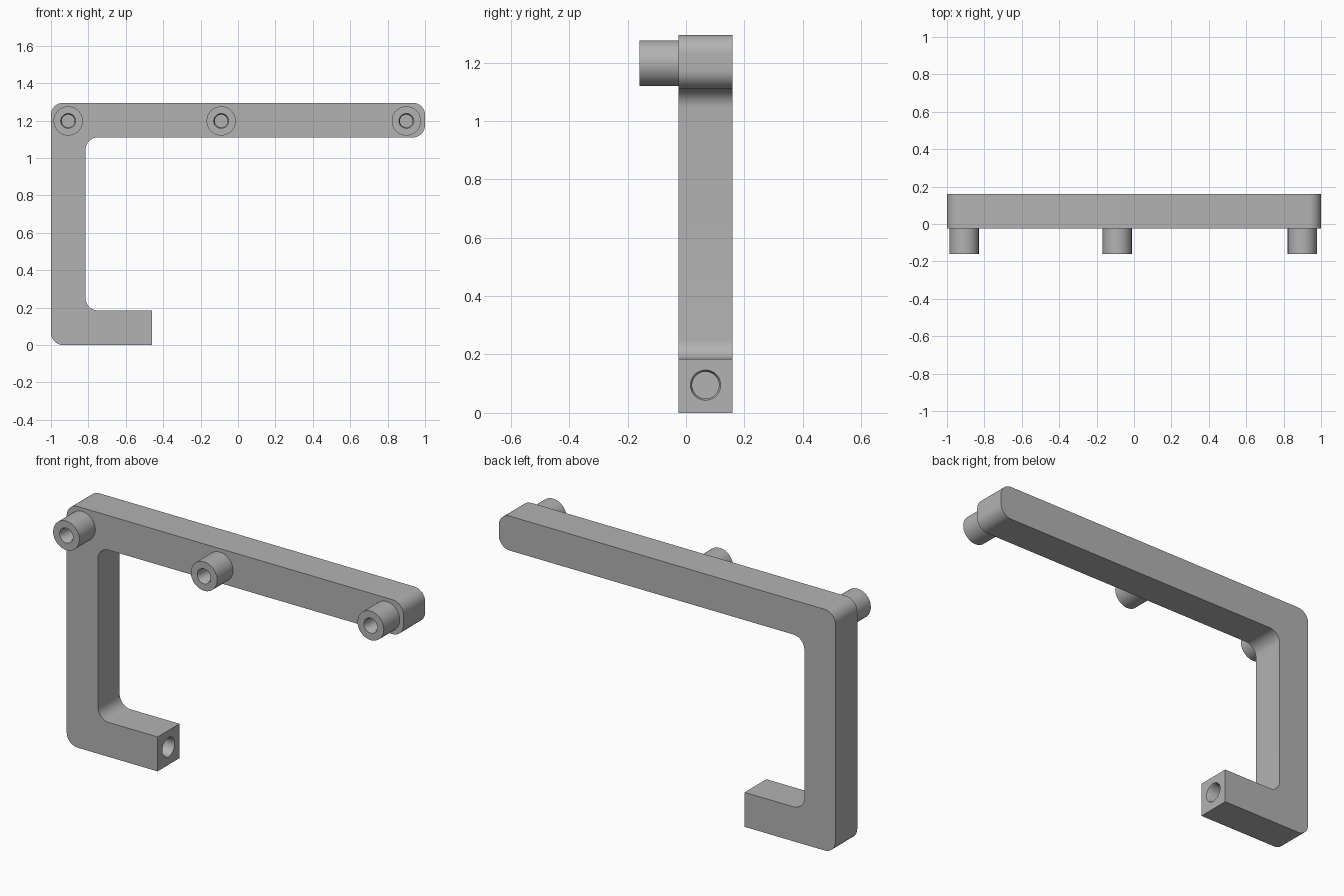
import bpy, bmesh, math
from mathutils import Matrix, Vector

cube = bpy.data.objects.get("Cube")
if cube:
    bpy.data.objects.remove(cube, do_unlink=True)

grey = bpy.data.materials.new("satin grey")
grey.use_nodes = True
grey.diffuse_color = (0.45, 0.45, 0.45, 1)
grey.node_tree.nodes["Principled BSDF"].inputs["Base Color"].default_value = grey.diffuse_color

FRONT, BACK = -0.025, 0.16
THICK = 0.185
TOP = 1.295


def finish(name, bm):
    bmesh.ops.recalc_face_normals(bm, faces=bm.faces)
    mesh = bpy.data.meshes.new(name)
    bm.to_mesh(mesh)
    bm.free()
    mesh.materials.append(grey)
    obj = bpy.data.objects.new(name, mesh)
    bpy.context.collection.objects.link(obj)
    return obj


def smooth(obj):
    bpy.ops.object.select_all(action='DESELECT')
    obj.select_set(True)
    bpy.context.view_layer.objects.active = obj
    bpy.ops.object.shade_smooth_by_angle(angle=math.radians(35))


def rounded(corners, steps=10):
    """Outline with each (x, z, radius) corner replaced by an arc."""
    points = []
    for i, (x, z, r) in enumerate(corners):
        p = Vector((x, z))
        if r == 0:
            points.append(p)
            continue
        before = (Vector(corners[i - 1][:2]) - p).normalized()
        after = (Vector(corners[(i + 1) % len(corners)][:2]) - p).normalized()
        centre = p + (before + after) * r
        for k in range(steps + 1):
            a = k / steps * math.pi / 2
            points.append(centre - after * r * math.cos(a) - before * r * math.sin(a))
    return points


def lathe(name, profile, matrix, segments=48):
    """Spin (radius, height) points around local z, then place."""
    bm = bmesh.new()
    verts = [bm.verts.new((r, 0, h)) for r, h in profile]
    edges = [bm.edges.new(pair) for pair in zip(verts, verts[1:])]
    bmesh.ops.spin(bm, geom=verts + edges, cent=(0, 0, 0), axis=(0, 0, 1),
                   angle=math.tau, steps=segments)
    bmesh.ops.remove_doubles(bm, verts=bm.verts, dist=1e-5)
    bm.transform(matrix)
    return finish(name, bm)


# Hooked bar: long top arm, upright and short foot
R = 0.065
inner = -1 + THICK
bm = bmesh.new()
outline = rounded([(-1, 0, R), (-0.46, 0, 0), (-0.46, THICK, 0), (inner, THICK, R),
                   (inner, TOP - THICK, R), (1, TOP - THICK, R), (1, TOP, R), (-1, TOP, R)])
face = bm.faces.new([bm.verts.new((p.x, FRONT, p.y)) for p in outline])
side = bmesh.ops.extrude_face_region(bm, geom=[face])["geom"]
bmesh.ops.translate(bm, verts=[v for v in side if isinstance(v, bmesh.types.BMVert)],
                    vec=(0, BACK - FRONT, 0))
bar = finish("hooked_bar", bm)

# Blind hole in the end of the foot
place = Matrix.Translation((-0.46, 0.067, 0.095)) @ Matrix.Rotation(math.pi / 2, 4, 'Y')
cutter = lathe("foot_hole_cutter", [(0, -0.2), (0.046, -0.2), (0.046, -0.01), (0.052, 0),
                                    (0.052, 0.05), (0, 0.05)], place)
cutter.hide_render = True
cutter.hide_set(True)
cut = bar.modifiers.new("foot hole", 'BOOLEAN')
cut.object = cutter
cut.operation = 'DIFFERENCE'
cut.solver = 'EXACT'
bpy.context.view_layer.objects.active = bar
bpy.ops.object.modifier_apply(modifier="foot hole")
bpy.data.objects.remove(cutter, do_unlink=True)
smooth(bar)

# Hollow mounting bosses on the front of the top arm
LENGTH = 0.135
for name, x in (("right", -0.908), ("middle", -0.09), ("left", 0.9)):
    place = Matrix.Translation((x, FRONT, 1.198)) @ Matrix.Rotation(math.pi / 2, 4, 'X')
    boss = lathe(name + "_boss", [(0.078, -0.01), (0.078, LENGTH), (0.04, LENGTH),
                                  (0.034, LENGTH - 0.012), (0.034, 0.01), (0, 0.01)], place)
    smooth(boss)
